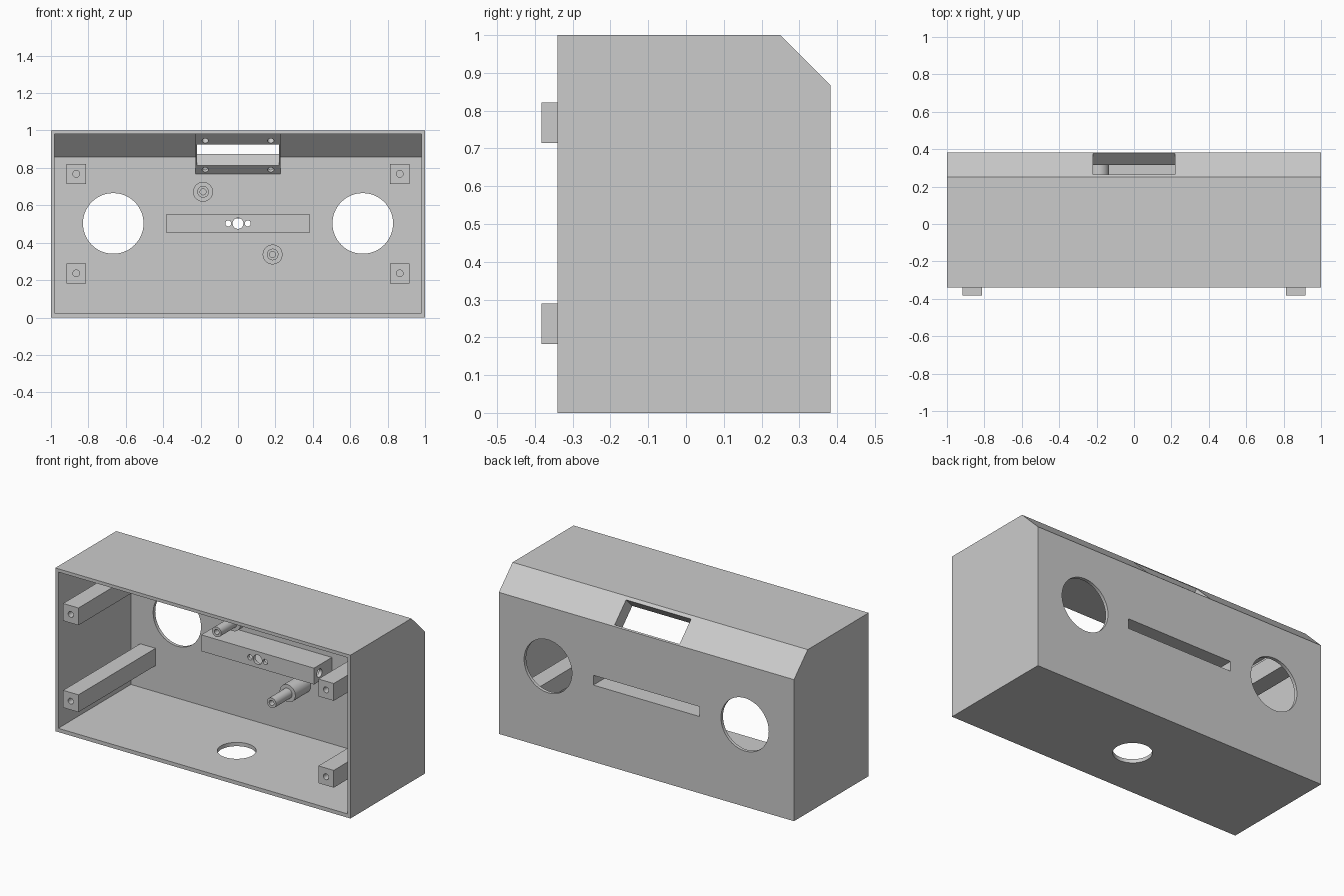
import bpy
import bmesh
from math import pi
from mathutils import Vector

cube = bpy.data.objects.get("Cube")
if cube:
    bpy.data.objects.remove(cube, do_unlink=True)

grey = bpy.data.materials.new("plain grey")
grey.use_nodes = True
COLOUR = (0.6, 0.6, 0.6, 1)
grey.diffuse_color = COLOUR
grey.node_tree.nodes["Principled BSDF"].inputs["Base Color"].default_value = COLOUR

WALL = 0.02
FRONT, BACK = -0.34, 0.383
INNER_BACK = BACK - WALL
EMBED = BACK - WALL / 2      # parts end inside the back wall


def finish(name):
    obj = bpy.context.object
    obj.name = name
    bpy.ops.object.transform_apply(location=True, rotation=True, scale=True)
    obj.data.materials.append(grey)
    return obj


def box(name, x, y, z):
    """Box from (min, max) pairs."""
    spans = (x, y, z)
    bpy.ops.mesh.primitive_cube_add(size=1, location=[(a + b) / 2 for a, b in spans])
    bpy.context.object.scale = [b - a for a, b in spans]
    return finish(name)


def rod(name, x, z, r, y0, y1, sides=48):
    """Cylinder along y."""
    bpy.ops.mesh.primitive_cylinder_add(vertices=sides, radius=r, depth=y1 - y0,
                                        location=(x, (y0 + y1) / 2, z), rotation=(pi / 2, 0, 0))
    return finish(name)


def prism(name, profile, half):
    """Extrude a (y, z) profile along x."""
    bm = bmesh.new()
    face = bm.faces.new([bm.verts.new((-half, y, z)) for y, z in profile])
    new = bmesh.ops.extrude_face_region(bm, geom=[face])["geom"]
    bmesh.ops.translate(bm, vec=Vector((2 * half, 0, 0)),
                        verts=[v for v in new if isinstance(v, bmesh.types.BMVert)])
    bmesh.ops.recalc_face_normals(bm, faces=bm.faces)
    mesh = bpy.data.meshes.new(name)
    bm.to_mesh(mesh)
    bm.free()
    obj = bpy.data.objects.new(name, mesh)
    bpy.context.collection.objects.link(obj)
    mesh.materials.append(grey)
    return obj


def combine(obj, others, operation="DIFFERENCE"):
    for other in others:
        mod = obj.modifiers.new("bool", "BOOLEAN")
        mod.operation = operation
        mod.solver = "EXACT"
        mod.object = other
        bpy.ops.object.select_all(action="DESELECT")
        bpy.context.view_layer.objects.active = obj
        obj.select_set(True)
        bpy.ops.object.modifier_apply(modifier=mod.name)
        bpy.data.objects.remove(other, do_unlink=True)


def window_cutter():
    bpy.ops.mesh.primitive_cube_add(size=1, location=(0, 0.321, 0.929), rotation=(-pi / 4, 0, 0))
    bpy.context.object.scale = (0.44, 0.157, 0.4)
    return finish("window_cutter")


# Open-fronted shell with a sloped top rear edge
shell = prism("enclosure_shell",
              [(FRONT, 0), (BACK, 0), (BACK, 0.867), (0.25, 1), (FRONT, 1)], 1)
cavity = prism("cavity_cutter",
               [(FRONT - 0.1, 0.023), (INNER_BACK, 0.023), (INNER_BACK, 0.859),
                (0.242, 0.98), (FRONT - 0.1, 0.98)], 0.98)
combine(shell, [cavity])

# Round rear openings, slot, cable hole in the floor, sloped window
cutters = [rod("round_cutter", s * 0.667, 0.503, 0.162, 0.3, 0.5, 96) for s in (-1, 1)]
cutters.append(box("slot_cutter", (-0.36, 0.36), (0.3, 0.5), (0.47, 0.53)))
bpy.ops.mesh.primitive_cylinder_add(vertices=64, radius=0.108, depth=0.2, location=(0, -0.012, 0))
cutters.append(finish("floor_cutter"))
cutters.append(window_cutter())
combine(shell, cutters)

# Window frame filling the corner behind the slope
frame = prism("window_frame",
              [(EMBED, 1.13 - EMBED), (EMBED, 0.867), (0.247, 0.99), (0.14, 0.99)], 0.227)
screws = []
for x in (-0.175, 0.175):
    for z in (0.79, 0.945):
        bpy.ops.mesh.primitive_cylinder_add(vertices=24, radius=0.017, depth=0.08,
                                            location=(x, 1.13 - z, z), rotation=(-pi / 4, 0, 0))
        screws.append(finish("screw_cutter"))
combine(frame, [window_cutter()] + screws)

# Hollow sensor housing behind the slot
housing = box("slot_housing", (-0.382, 0.382), (0.19, EMBED), (0.453, 0.553))
cutters = [box("channel_cutter", (-0.36, 0.36), (0.21, 0.5), (0.47, 0.53))]
cutters += [rod("pin_cutter", x, 0.503, r, 0.1, 0.25, 32)
            for x, r in ((-0.052, 0.016), (0, 0.029), (0.052, 0.016))]
bpy.ops.mesh.primitive_cylinder_add(vertices=32, radius=0.025, depth=0.1,
                                    location=(0.382, 0.243, 0.503), rotation=(0, pi / 2, 0))
cutters.append(finish("cable_cutter"))
combine(housing, cutters)

# Four corner screw posts
posts = []
for side, s in (("left", 1), ("right", -1)):
    for level, z in (("lower", 0.236), ("upper", 0.768)):
        x = s * 0.865
        post = box(f"{level}_{side}_post", (x - 0.052, x + 0.052), (-0.383, EMBED),
                   (z - 0.053, z + 0.053))
        combine(post, [rod("hole_cutter", x, z, 0.018, -0.5, -0.2, 24)])
        posts.append(post)

# Two stepped standoffs
standoffs = []
for name, x, z in (("upper_standoff", -0.187, 0.672), ("lower_standoff", 0.185, 0.337)):
    standoff = rod(name, x, z, 0.053, 0.215, EMBED)
    combine(standoff, [rod("pin", x, z, 0.031, 0.06, 0.3)], "UNION")
    combine(standoff, [rod("hole_cutter", x, z, 0.016, 0, 0.2, 24)])
    standoffs.append(standoff)

# Smooth round walls, keep edges sharp
bpy.ops.object.select_all(action="DESELECT")
for obj in [shell, frame, housing] + posts + standoffs:
    obj.select_set(True)
    bpy.context.view_layer.objects.active = obj
bpy.ops.object.shade_smooth_by_angle(angle=pi / 6)
